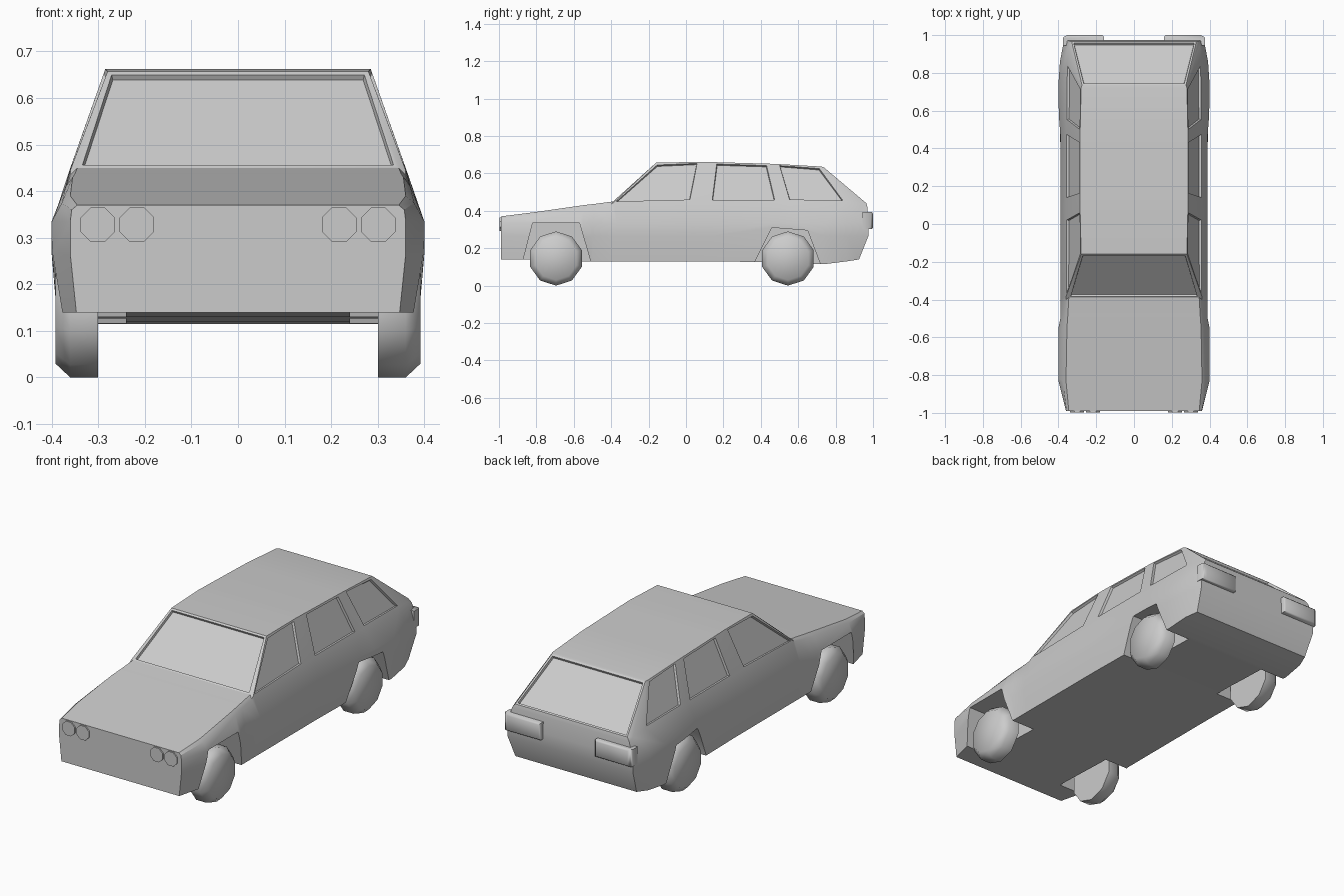
import bpy, bmesh, math

if "Cube" in bpy.data.objects:
    bpy.data.objects.remove(bpy.data.objects["Cube"])


def finish(name, bm, angle=30):
    bmesh.ops.recalc_face_normals(bm, faces=bm.faces[:])
    me = bpy.data.meshes.new(name)
    bm.to_mesh(me)
    bm.free()
    ob = bpy.data.objects.new(name, me)
    bpy.context.collection.objects.link(ob)
    if angle:
        select(ob)
        bpy.ops.object.shade_smooth_by_angle(angle=math.radians(angle))
    return ob


def select(ob):
    bpy.ops.object.select_all(action='DESELECT')
    ob.select_set(True)
    bpy.context.view_layer.objects.active = ob


def loft(bm, rings):
    """Skin closed rings of points; returns vertices and faces per interval."""
    vs = [[bm.verts.new(p) for p in r] for r in rings]
    n = len(rings[0])
    fs = [[bm.faces.new((a[j], a[(j + 1) % n], b[(j + 1) % n], b[j]))
           for j in range(n)] for a, b in zip(vs, vs[1:])]
    return vs, fs


# Body stations: y low, y belt, y top, z bottom, x side, x belt, z belt, x top, z top
stations = [
    (-.99, -.99, -.99, .14, .36, .357, .36, .345, .37),
    (-.83, -.83, -.83, .14, .40, .378, .375, .36, .39),
    (-.55, -.55, -.55, .13, .40, .37, .41, .355, .43),
    (-.50, -.49, -.48, .13, .39, .365, .42, .35, .438),
    (-.40, -.40, -.39, .13, .39, .36, .435, .345, .45),
    (-.37, -.385, -.16, .13, .39, .36, .445, .28, .657),
    (.03, .03, .07, .13, .39, .36, .45, .285, .662),
    (.13, .13, .155, .13, .39, .36, .45, .285, .66),
    (.47, .485, .44, .125, .39, .36, .45, .285, .652),
    (.58, .545, .49, .12, .398, .36, .45, .285, .65),
    (.74, .85, .72, .115, .40, .355, .45, .28, .637),
    (.86, .94, .735, .13, .392, .346, .435, .275, .634),
    (.975, .97, .965, .14, .37, .345, .42, .33, .44),
]
rings = []
for yl, yb, yt, zb, xs, xb, zbelt, xt, zt in stations:
    ybot = yl - .05 if yl > .9 else yl
    half = [(xs - .013, ybot, zb), (xs, yl, .265), (xs, yl, .335), (xb, yb, zbelt), (xt, yt, zt)]
    rings.append([(-x, y, z) for x, y, z in half] + half[::-1])

bm = bmesh.new()
verts, faces = loft(bm, rings)
for end in (verts[0], verts[-1]):
    for j in range(4):
        bm.faces.new((end[j], end[j + 1], end[8 - j], end[9 - j]))
bmesh.ops.recalc_face_normals(bm, faces=bm.faces[:])

# Recessed windows: six side panes, windscreen and rear screen
panes = [faces[i][s] for i in (5, 7, 9) for s in (3, 5)] + [faces[4][4], faces[11][4]]
bmesh.ops.inset_individual(bm, faces=panes, thickness=.014)
bmesh.ops.inset_individual(bm, faces=panes, thickness=.004, depth=-.012)
body = finish("body", bm, 0)

# Wheel arches cut out of the body
arches = [[(-.87, .05), (-.87, .14), (-.82, .335), (-.57, .335), (-.51, .13), (-.51, .05)],
          [(.37, .05), (.37, .13), (.46, .31), (.65, .295), (.72, .11), (.72, .05)]]
bm = bmesh.new()
for side in (-1, 1):
    for prof in arches:
        vs, _ = loft(bm, [[(side * x, y, z) for y, z in prof] for x in (.24, .5)])
        for ring in vs:
            bm.faces.new(ring)
cutter = finish("arch_cutter", bm, 0)
cutter.hide_render = True
mod = body.modifiers.new("arches", 'BOOLEAN')
mod.operation = 'DIFFERENCE'
mod.solver = 'EXACT'
mod.object = cutter
select(body)
bpy.ops.object.modifier_apply(modifier=mod.name)
bpy.data.objects.remove(cutter)
select(body)
bpy.ops.object.shade_smooth_by_angle(angle=math.radians(28))

# Ten-sided wheels with a chamfered outer edge
for side, sname in ((-1, "left"), (1, "right")):
    for yc, ename in ((-.695, "front"), (.545, "rear")):
        bm = bmesh.new()
        rs = [[(side * x, yc + r * math.sin(k * math.pi / 5), .145 + r * math.cos(k * math.pi / 5))
               for k in range(10)] for x, r in ((.30, .145), (.36, .145), (.392, .115))]
        vs, _ = loft(bm, rs)
        bm.faces.new(vs[0])
        bm.faces.new(vs[-1])
        finish(f"{ename}_{sname}_wheel", bm, 60)

    # Twin octagonal headlights
    for x in (.217, .301):
        bm = bmesh.new()
        rs = [[(side * x + .04 * math.cos((k + .5) * math.pi / 4), y,
                .328 + .04 * math.sin((k + .5) * math.pi / 4)) for k in range(8)]
              for y in (-.97, -.997)]
        vs, _ = loft(bm, rs)
        bm.faces.new(vs[0])
        bm.faces.new(vs[-1])
        finish(f"{sname}_headlight", bm, 30)

    # Tail lights wrapping the rear corners
    bm = bmesh.new()
    rs = [[(side * x, y, z) for x, y in ((.16, .945), (.376, .945), (.376, .985), (.362, 1.0), (.16, 1.0))]
          for z in (.302, .393)]
    vs, _ = loft(bm, rs)
    bm.faces.new(vs[0])
    bm.faces.new(vs[-1])
    rear_edges = [e for e in bm.edges if all(v.co.y > .99 for v in e.verts)]
    bmesh.ops.bevel(bm, geom=rear_edges, offset=.008, segments=1, affect='EDGES')
    finish(f"{sname}_tail_light", bm, 50)
